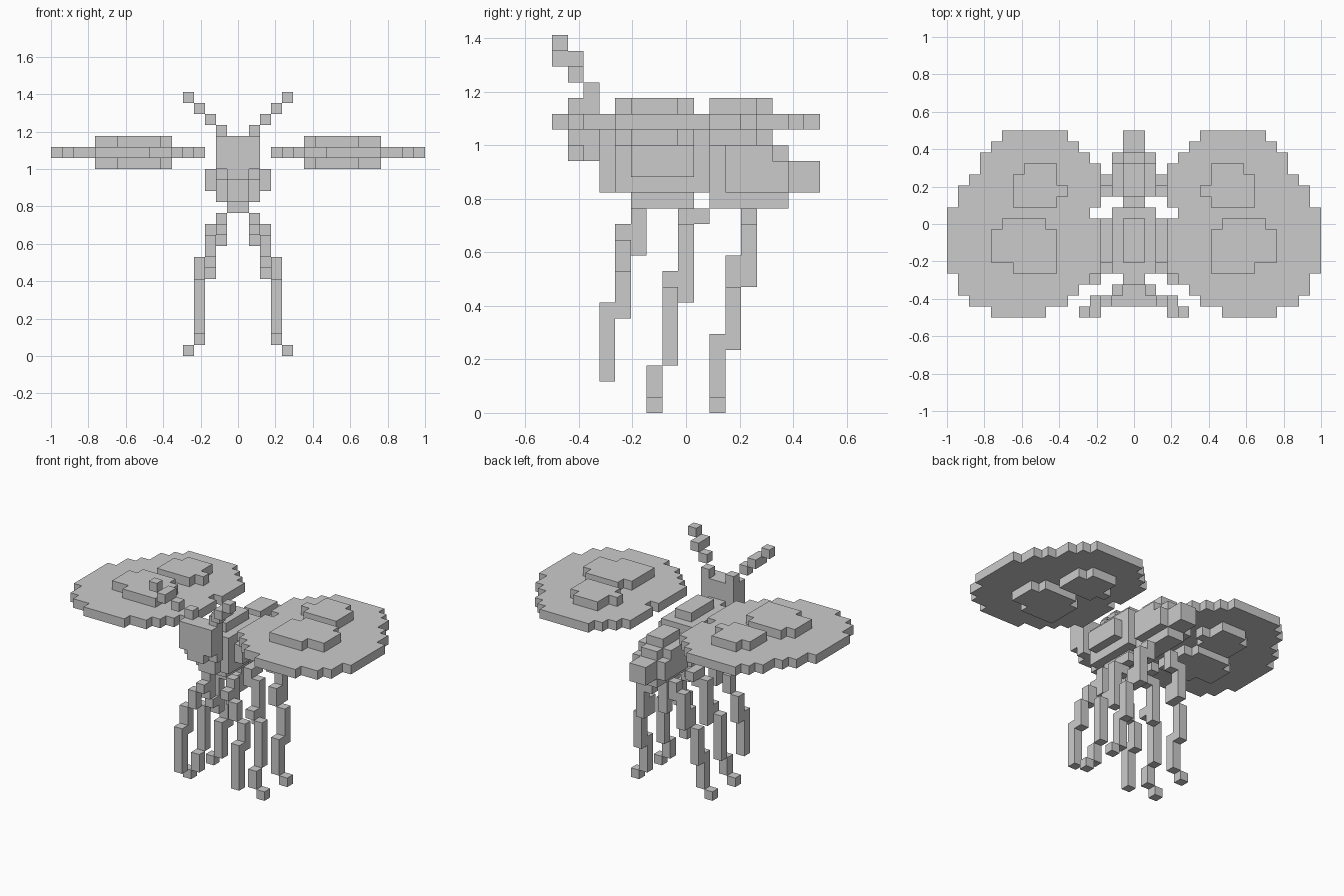
import bpy
import bmesh
import math
from mathutils import Vector

cube = bpy.data.objects.get("Cube")
if cube:
    bpy.data.objects.remove(cube, do_unlink=True)

UNIT = 1 / 17  # edge of one block

grey = bpy.data.materials.new("plain_grey")
grey.use_nodes = True
COLOR = (0.6, 0.6, 0.6, 1)
grey.diffuse_color = COLOR
grey.node_tree.nodes["Principled BSDF"].inputs["Base Color"].default_value = COLOR


def block(x, y, z):
    """Cells of a box; each argument is a (start, end) range."""
    return {(i, j, k) for i in range(*x) for j in range(*y) for k in range(*z)}


def wide(half, y, z):
    """Box centred on the body axis."""
    return block((-half, half), y, z)


def rows(first, spans, z):
    """Layer made of one x span per row, from front to back."""
    cells = set()
    for n, span in enumerate(spans):
        cells |= block(span, (first + n, first + n + 1), z)
    return cells


def build(name, cells):
    """Turn cells into a clean block mesh with only outer faces."""
    bm = bmesh.new()
    for cell in sorted(cells):
        for axis in range(3):
            for side in (0, 1):
                near = list(cell)
                near[axis] += 2 * side - 1
                if tuple(near) in cells:
                    continue
                u, v = (axis + 1) % 3, (axis + 2) % 3
                corners = []
                for a, b in ((0, 0), (1, 0), (1, 1), (0, 1)):
                    p = Vector(cell)
                    p[axis] += side
                    p[u] += a
                    p[v] += b
                    corners.append(bm.verts.new((p.x * UNIT, p.y * UNIT - 0.5, p.z * UNIT)))
                if not side:
                    corners.reverse()
                bm.faces.new(corners)
    bmesh.ops.remove_doubles(bm, verts=bm.verts, dist=UNIT / 10)
    bmesh.ops.dissolve_limit(bm, angle_limit=math.radians(1), verts=bm.verts, edges=bm.edges)
    mesh = bpy.data.meshes.new(name)
    bm.to_mesh(mesh)
    bm.free()
    mesh.materials.append(grey)
    bpy.context.collection.objects.link(bpy.data.objects.new(name, mesh))


def pair(name, cells):
    """Build a part on the left side and its mirror on the right."""
    build("left_" + name, cells)
    build("right_" + name, {(-1 - i, j, k) for i, j, k in cells})


# Head with chin and neck
build("head", wide(2, (1, 3), (17, 20)) | wide(1, (1, 2), (16, 17))
      | wide(2, (2, 3), (16, 17)) | wide(1, (3, 4), (14, 18)))

# Thorax with side bulges, ridge and keel
build("thorax", wide(2, (4, 10), (14, 18)) | wide(3, (5, 9), (15, 17))
      | wide(1, (5, 9), (18, 19)) | wide(1, (5, 9), (13, 14)))

# Abdomen with waist, ridge, keel and tail
build("abdomen", wide(1, (10, 11), (14, 17)) | wide(2, (11, 15), (14, 16))
      | wide(2, (11, 14), (16, 17)) | wide(1, (14, 15), (16, 17))
      | wide(1, (11, 14), (17, 18)) | wide(1, (10, 15), (13, 14))
      | wide(1, (15, 17), (14, 16)))

# Antennae
pair("antenna", {(1, 2, 20), (2, 1, 21), (3, 1, 22), (3, 0, 22), (4, 0, 23)})

# Wings with raised spots on both faces
outline = ([(8, 13), (6, 15), (5, 16), (4, 16)] + [(3, 17)] * 5
           + [(4, 17), (3, 16), (3, 16), (3, 15), (3, 14), (4, 14), (5, 13), (6, 12)])
front_spot = [(7, 11)] + [(7, 13)] * 3 + [(8, 12)]
back_spot = [(7, 11), (6, 11), (7, 11), (7, 10)]
pair("wing", rows(0, outline, (18, 19)) | rows(4, front_spot, (17, 20))
     | rows(10, back_spot, (17, 20)))


# Legs: columns of (x, y, bottom, top)
def leg(name, columns):
    cells = set()
    for x, y, low, high in columns:
        cells |= block((x, x + 1), (y, y + 1), (low, high))
    pair(name, cells)


leg("front_leg", [(1, 5, 10, 13), (1, 4, 11, 12), (2, 4, 9, 11),
                  (3, 4, 6, 9), (3, 3, 2, 7)])
leg("middle_leg", [(1, 9, 12, 13), (1, 8, 11, 13), (2, 8, 7, 12),
                   (2, 7, 8, 9), (3, 7, 3, 8), (3, 6, 1, 3), (4, 6, 0, 1)])
leg("back_leg", [(1, 12, 11, 13), (2, 12, 8, 12), (2, 11, 8, 10),
                 (3, 11, 4, 8), (3, 10, 1, 5), (4, 10, 0, 1)])
